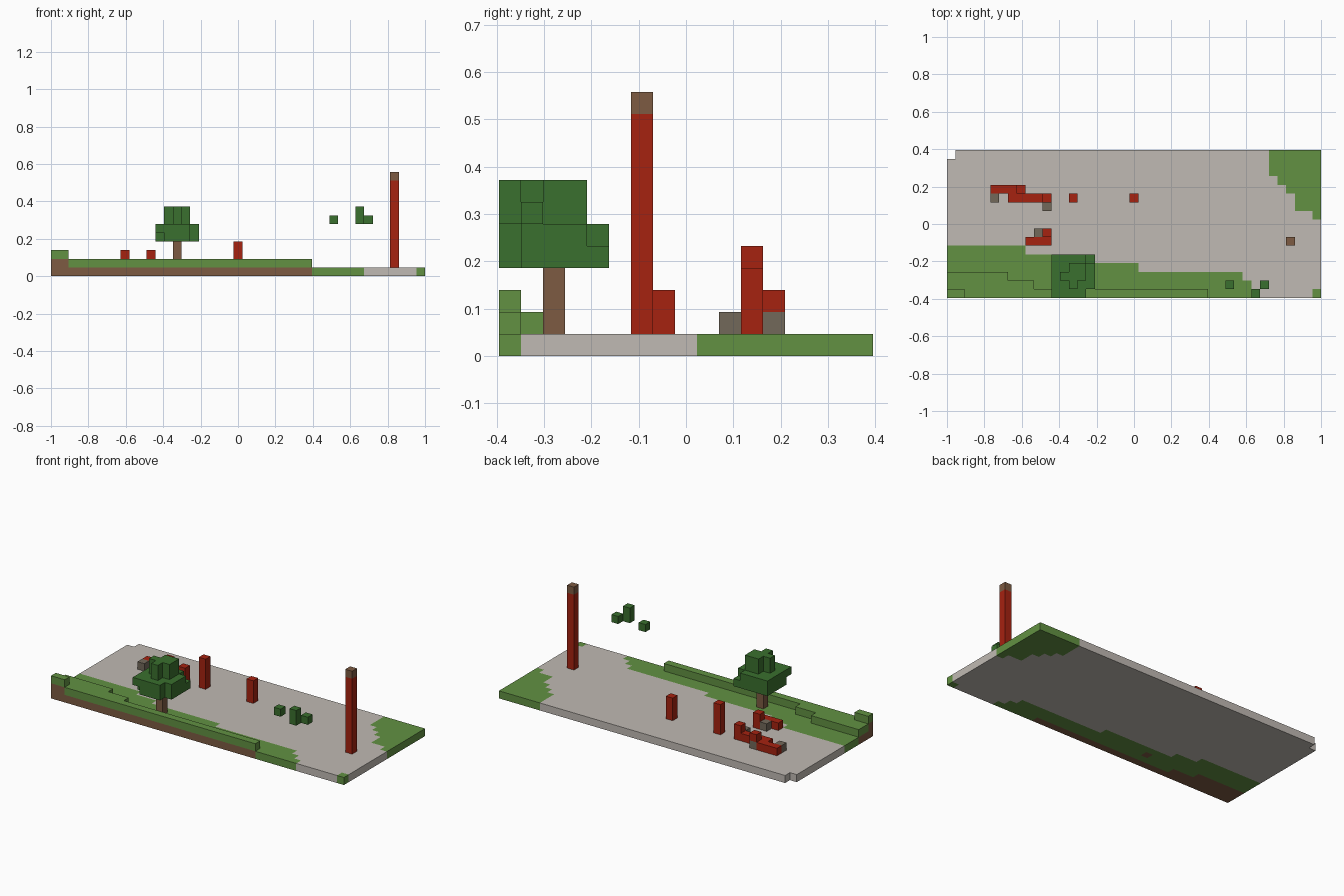
import bpy, bmesh
from mathutils import Vector

if "Cube" in bpy.data.objects:
    bpy.data.objects.remove(bpy.data.objects["Cube"])

NX, NY = 43, 17          # ground size in blocks
U = 2 / NX               # block size


def srgb(*rgb):
    return [((c / 255 + 0.055) / 1.055) ** 2.4 if c > 10 else c / 255 / 12.92 for c in rgb] + [1]


def material(name, *rgb):
    m = bpy.data.materials.new(name)
    m.use_nodes = True
    m.diffuse_color = srgb(*rgb)
    m.node_tree.nodes["Principled BSDF"].inputs["Base Color"].default_value = srgb(*rgb)
    return m


paving = material("pale_grey", 192, 186, 179)
grass = material("grass_green", 98, 145, 66)
leaf = material("leaf_green", 58, 112, 46)
brown = material("brown", 125, 91, 66)
stone = material("dark_stone", 114, 104, 90)
red = material("red", 166, 34, 16)

parts = {}               # part name -> (material, cells)
owner = {}               # cell -> part name


def fill(name, mat, i, j, k):
    """Fill a range of blocks; later fills replace earlier ones."""
    cells = parts.setdefault(name, (mat, set()))[1]
    for x in range(*i):
        for y in range(*j):
            for z in range(*k):
                c = (x, y, z)
                if c in owner:
                    parts[owner[c]][1].discard(c)
                owner[c] = name
                cells.add(c)


def clear(c):
    parts[owner.pop(c)][1].discard(c)


def column(name, mat, x, y, z0, z1):
    fill(name, mat, (x, x + 1), (y, y + 1), (z0, z1))


# Paved ground with one missing corner block
fill("paved_ground", paving, (0, NX), (0, NY), (0, 1))
clear((0, NY - 1, 0))

# Front lawn: rows from the front edge, each with its own length
for y, length in enumerate([36, 35, 34, 22, 12, 9]):
    fill("front_lawn", grass, (0, length), (y, y + 1), (0, 1))
column("front_lawn", grass, NX - 1, 0, 0, 1)

# Back corner lawn
for y, start in enumerate([42, 40, 40, 39, 38, 37, 37, 37], 9):
    fill("back_lawn", grass, (start, NX), (y, y + 1), (0, 1))

# Stepped bank with earth under the grass
for y, length in enumerate([30, 10, 7]):
    fill("bank_earth", brown, (0, length), (y, y + 1), (0, 1))
    fill("bank_grass", grass, (0, length), (y, y + 1), (1, 2))
fill("bank_earth", brown, (0, 2), (0, 1), (1, 2))
fill("bank_grass", grass, (0, 2), (0, 1), (2, 3))

# Tree: trunk, wide canopy, cross-shaped crown
column("tree_trunk", brown, 14, 2, 0, 4)
fill("tree_canopy", leaf, (12, 17), (0, 5), (4, 6))
for c in [(16, 0, 4), (16, 0, 5), (12, 0, 4), (16, 4, 5)]:
    clear(c)
fill("tree_crown", leaf, (13, 16), (2, 3), (6, 8))
fill("tree_crown", leaf, (14, 15), (1, 4), (6, 8))
column("tree_crown", leaf, 15, 3, 6, 8)

# Floating leaf blocks
column("loose_leaves", leaf, 32, 1, 6, 7)
column("loose_leaves", leaf, 35, 0, 6, 8)
column("loose_leaves", leaf, 36, 1, 6, 7)

# Tall pole with a brown cap
column("tall_pole", red, 39, 6, 1, 11)
column("pole_cap", brown, 39, 6, 11, 12)

# Standing red posts
column("tall_post", red, 14, 11, 1, 5)
column("short_post", red, 21, 11, 1, 4)

# Ruined red walls with stone pieces
fill("back_wall", red, (5, 9), (12, 13), (1, 2))
fill("back_wall", red, (7, 12), (11, 12), (1, 2))
column("back_wall", red, 8, 12, 2, 3)
column("back_wall", red, 11, 11, 2, 3)
fill("front_wall", red, (9, 12), (6, 7), (1, 2))
column("front_wall", red, 11, 7, 1, 3)
for x, y in [(5, 11), (11, 10), (10, 7), (8, 12)]:
    column("wall_stones", stone, x, y, 1, 2)


def build(name, mat, cells):
    """Make one mesh from the exposed sides of a part's blocks."""
    bm = bmesh.new()
    origin = Vector((NX / 2, NY / 2, 0))
    for c in sorted(cells):
        for axis in range(3):
            for side in (0, 1):
                near = list(c)
                near[axis] += 2 * side - 1
                if tuple(near) in owner:
                    continue
                corners = []
                for a, b in ((0, 0), (1, 0), (1, 1), (0, 1)):
                    p = Vector(c)
                    p[axis] += side
                    p[(axis + 1) % 3] += a
                    p[(axis + 2) % 3] += b
                    corners.append(bm.verts.new((p - origin) * U))
                bm.faces.new(corners if side else corners[::-1])
    bmesh.ops.remove_doubles(bm, verts=bm.verts, dist=U / 100)
    bmesh.ops.dissolve_limit(bm, angle_limit=0.01, verts=bm.verts, edges=bm.edges)
    mesh = bpy.data.meshes.new(name)
    bm.to_mesh(mesh)
    bm.free()
    mesh.materials.append(mat)
    bpy.context.collection.objects.link(bpy.data.objects.new(name, mesh))


for name, (mat, cells) in parts.items():
    build(name, mat, cells)
